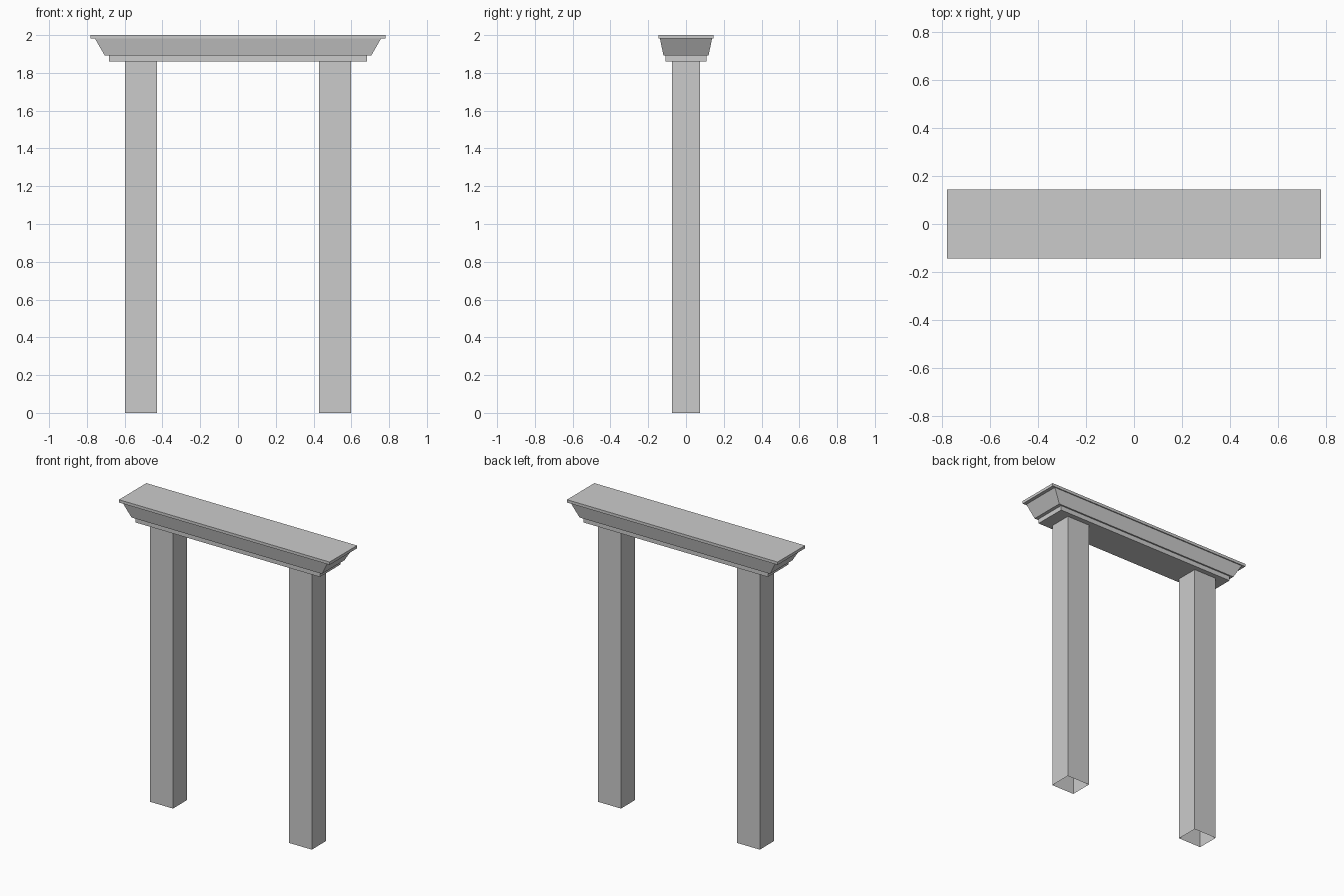
import bpy
import bmesh

if "Cube" in bpy.data.objects:
    bpy.data.objects.remove(bpy.data.objects["Cube"])


def stacked_rings(name, profile, cx=0.0, caps=True):
    """Skin rectangular rings given as (half width, half depth, height)."""
    bm = bmesh.new()
    rings = [[bm.verts.new((cx + sx * hx, sy * hy, z))
              for sx, sy in ((-1, -1), (1, -1), (1, 1), (-1, 1))]
             for hx, hy, z in profile]
    for lower, upper in zip(rings, rings[1:]):
        for i in range(4):
            j = (i + 1) % 4
            bm.faces.new((lower[i], lower[j], upper[j], upper[i]))
    if caps:
        bm.faces.new(rings[0][::-1])
        bm.faces.new(rings[-1])
    mesh = bpy.data.meshes.new(name)
    bm.to_mesh(mesh)
    bm.free()
    obj = bpy.data.objects.new(name, mesh)
    bpy.context.collection.objects.link(obj)
    return obj


# Posts: square tubes with open ends
for side, label in ((-1, "left_post"), (1, "right_post")):
    stacked_rings(label, [(0.085, 0.075, 0.0), (0.085, 0.075, 1.86)],
                  cx=side * 0.514, caps=False)

# Lintel: fascia band, flared crown and thin top slab in one moulding
stacked_rings("lintel", [
    (0.682, 0.109, 1.86),
    (0.682, 0.109, 1.891),
    (0.705, 0.119, 1.891),
    (0.757, 0.138, 1.981),
    (0.78, 0.145, 1.981),
    (0.78, 0.145, 2.0),
])
